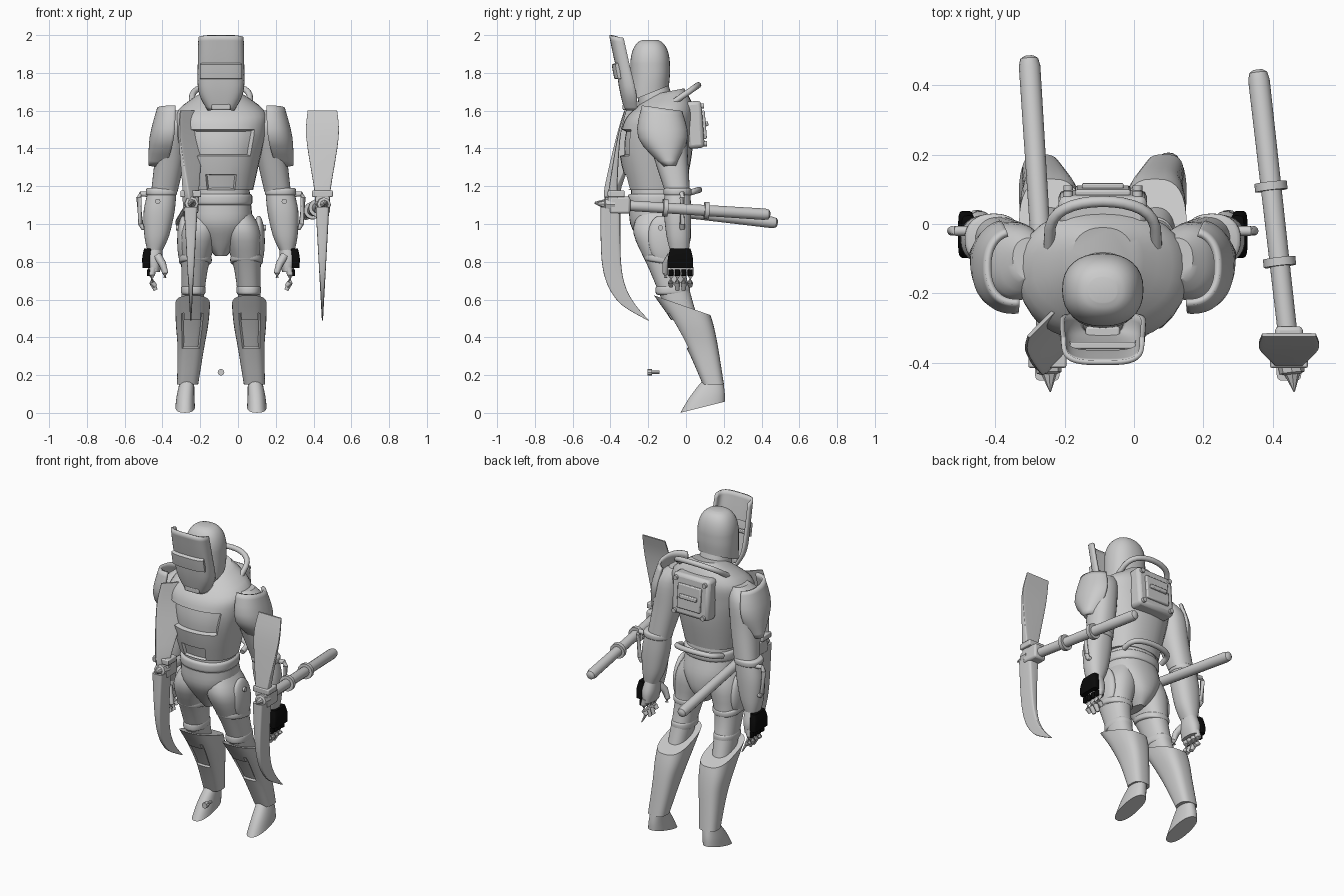
import bpy, bmesh, math
from mathutils import Vector, Matrix

if "Cube" in bpy.data.objects:
    bpy.data.objects.remove(bpy.data.objects["Cube"], do_unlink=True)

AXIS = -0.09  # the figure stands left of centre; parts are modelled around its own axis


def material(name, value):
    mat = bpy.data.materials.new(name)
    mat.use_nodes = True
    colour = (value, value, value, 1)
    mat.diffuse_color = colour
    mat.node_tree.nodes["Principled BSDF"].inputs["Base Color"].default_value = colour
    return mat


GREY = material("plain grey", 0.6)
BLACK = material("glove black", 0.003)


def finish(name, bm, mat=GREY, mirror=False, thickness=0, bevel=0):
    """Turn a bmesh into a smooth-shaded object with its modifiers."""
    mesh = bpy.data.meshes.new(name)
    bm.to_mesh(mesh)
    bm.free()
    mesh.materials.append(mat)
    part = bpy.data.objects.new(name, mesh)
    part.location.x = AXIS
    bpy.context.collection.objects.link(part)
    bpy.ops.object.select_all(action='DESELECT')
    part.select_set(True)
    bpy.context.view_layer.objects.active = part
    bpy.ops.object.shade_smooth_by_angle(angle=math.radians(38))
    if thickness:
        shell = part.modifiers.new("thickness", 'SOLIDIFY')
        shell.thickness, shell.offset = thickness, 0
    if bevel:
        edge = part.modifiers.new("bevel", 'BEVEL')
        edge.width, edge.segments = bevel, 2
    if mirror:
        part.modifiers.new("mirror", 'MIRROR')


def skin(rows, closed=True):
    """Join rows of points into a surface, capped when the rows are closed."""
    bm = bmesh.new()
    rows = [[bm.verts.new(point) for point in row] for row in rows]
    count = len(rows[0])
    for upper, lower in zip(rows, rows[1:]):
        for i in range(count if closed else count - 1):
            j = (i + 1) % count
            bm.faces.new((upper[i], upper[j], lower[j], lower[i]))
    if closed:
        bm.faces.new(rows[0])
        bm.faces.new(rows[-1])
    bmesh.ops.recalc_face_normals(bm, faces=bm.faces)
    return bm


def ring(z, width, depth, x=0, y=0, tilt=0):
    """Cross-section: half width, half depth, and rise per unit of y."""
    return Vector((z, x, y, width, depth, tilt))


def smooth(rings, steps=4):
    """Pass a soft curve through the given cross-sections."""
    out = []
    last = len(rings) - 1
    for i in range(last):
        a, b = rings[i], rings[i + 1]
        leave = (b - rings[max(i - 1, 0)]) / 2
        arrive = (rings[min(i + 2, last)] - a) / 2
        for k in range(steps):
            t = k / steps
            ease = t * t * (3 - 2 * t)
            out.append(a + (b - a) * ease + leave * t * (1 - t) ** 2 - arrive * t * t * (1 - t))
    return out + [rings[-1]]


def loft(name, rings, power=2.3, arc=None, sides=32, twist=0, recesses=(), **style):
    """Surface through superellipse sections, with optional sunken front panels."""
    start, sweep = (math.radians(arc[0]), math.radians(arc[1])) if arc else (0, math.tau)
    spans = sides - 1 if arc else sides
    turn = Matrix.Rotation(math.radians(twist), 2)
    rows = []
    for z, x, y, width, depth, tilt in smooth(rings):
        row = []
        for i in range(sides):
            c, s = math.cos(start + sweep * i / spans), math.sin(start + sweep * i / spans)
            across, along = turn @ Vector((width * math.copysign(abs(c) ** (2 / power), c),
                                           depth * math.copysign(abs(s) ** (2 / power), s)))
            row.append((x + across, y + along, z + tilt * along))
        rows.append(row)
    bm = skin(rows, closed=not arc)
    front = spans / 2 if arc else spans * .75
    for columns, low, high, sink in recesses:
        panel = [face for i, face in enumerate(bm.faces) if abs(i % spans + .5 - front) < columns
                 and low < face.calc_center_median().z < high]
        bmesh.ops.inset_region(bm, faces=panel, thickness=0.006, depth=-sink)
    finish(name, bm, **style)


def band(name, z, width, depth, height, x=0, y=0, tilt=0, **style):
    """Strap or belt with rounded edges."""
    steps = ((1, -.01), (.6, 0), (-.6, 0), (-1, -.01))
    loft(name, [ring(z + height * up, width + grow, depth + grow, x, y, tilt) for up, grow in steps], **style)


def tube(name, path, radius, sides=14, **style):
    """Round bar along a path; radius may be one value or one per point."""
    path = [Vector(point) for point in path]
    radii = radius if isinstance(radius, list) else [radius] * len(path)
    last = len(path) - 1
    rows = []
    for i, (point, r) in enumerate(zip(path, radii)):
        turn = (path[min(i + 1, last)] - path[max(i - 1, 0)]).to_track_quat('Z', 'Y')
        angles = [math.tau * k / sides for k in range(sides)]
        rows.append([point + turn @ Vector((r * math.cos(a), r * math.sin(a), 0)) for a in angles])
    finish(name, skin(rows), **style)


def bolt(name, base, direction, radius=.014, **style):
    tube(name, [base, Vector(base) + Vector(direction)], radius, **style)


def arch_rail(name, half, start, reach, height, slope):
    """Squarish arch of tubing behind the body, leaning by slope."""
    path = []
    for i in range(17):
        angle = math.pi * i / 16
        y = start + reach * math.sin(angle) ** .5
        path.append((half * math.cos(angle), y, height + slope * y))
    tube(name, path, .016)


def box(name, centre, size, lean=0, **style):
    bm = bmesh.new()
    place = Matrix.Translation(centre) @ Matrix.Rotation(lean, 4, 'X') @ Matrix.Diagonal((*size, 1))
    bmesh.ops.create_cube(bm, size=1, matrix=place)
    finish(name, bm, **style)


# Torso, waist and hips
loft("torso", [ring(z=1.7, y=-.1, width=.09, depth=.09, tilt=.2),
               ring(z=1.6, y=-.13, width=.23, depth=.17, tilt=.1),
               ring(z=1.5, y=-.15, width=.24, depth=.19),
               ring(z=1.36, y=-.16, width=.21, depth=.19),
               ring(z=1.18, y=-.155, width=.17, depth=.15)],
     recesses=[(4, 1.36, 1.5, .025), (2, 1.18, 1.26, .015)])
loft("waist", [ring(z=1.2, y=-.15, width=.15, depth=.14), ring(z=1, y=-.14, width=.16, depth=.15)])
band("belt", z=1.13, y=-.15, width=.166, depth=.157, height=.03)
loft("pelvis", [ring(z=1.1, y=-.15, width=.16, depth=.15), ring(z=1, y=-.135, width=.16, depth=.16),
                ring(z=.9, y=-.11, width=.09, depth=.13), ring(z=.83, y=-.11, width=.03, depth=.08)])
arch_rail("rear_belt_rail", half=.14, start=-.03, reach=.1, height=1.16, slope=.3)

# Head and face shield
loft("neck", [ring(z=1.76, y=-.18, width=.08, depth=.08), ring(z=1.6, y=-.15, width=.1, depth=.1)])
dome = [math.pi / 2 * i / 8 for i in range(8)]
loft("helmet", [ring(z=1.84 + .138 * math.sin(a), y=-.19, width=.117 * math.cos(a) ** .65,
                     depth=.105 * math.cos(a) ** .65) for a in reversed(dome)]
     + [ring(z=1.77, y=-.19, width=.117, depth=.105, tilt=.2),
        ring(z=1.69, y=-.195, width=.112, depth=.105, tilt=.4)])
loft("face_shield", [ring(z=1.985, y=-.33, width=.113, depth=.07, tilt=-.2),
                     ring(z=1.85, y=-.3, width=.116, depth=.07),
                     ring(z=1.7, y=-.265, width=.112, depth=.078),
                     ring(z=1.605, y=-.255, width=.065, depth=.065)],
     power=3.6, arc=(180, 180), recesses=[(9, 1.77, 1.85, .018)], thickness=.014)
box("visor_slot_bar", centre=(0, -.35, 1.79), size=(.19, .02, .018), bevel=.004)
box("chin_guard", centre=(0, -.315, 1.62), size=(.1, .04, .035), bevel=.008)

# Backpack with lid, bar, corner bolts and carry rail
box("backpack", centre=(0, .045, 1.525), size=(.255, .09, .25), lean=.08, bevel=.02)
box("backpack_lid", centre=(0, .095, 1.525), size=(.16, .02, .15), lean=.08, bevel=.006)
box("backpack_bar", centre=(0, .108, 1.53), size=(.12, .02, .025), lean=.08, bevel=.005)
for side in (-.1, .1):
    for rise in (-.1, .1):
        bolt("backpack_bolt", base=(side, .085 - rise * .08, 1.525 + rise), direction=(0, .018, 0))
arch_rail("carry_rail", half=.155, start=-.07, reach=.135, height=1.69, slope=.7)

# Arms, built once and mirrored
loft("upper_arm", [ring(z=1.6, x=.21, y=-.1, width=.05, depth=.06),
                   ring(z=1.52, x=.25, y=-.11, width=.085, depth=.11),
                   ring(z=1.35, x=.27, y=-.08, width=.08, depth=.09),
                   ring(z=1.17, x=.3, y=-.045, width=.07, depth=.066)], mirror=True)
loft("shoulder_guard", [ring(z=1.61, x=.25, y=-.125, width=.08, depth=.1, tilt=-.15),
                        ring(z=1.46, x=.262, y=-.12, width=.107, depth=.125),
                        ring(z=1.31, x=.3, y=-.085, width=.075, depth=.03)],
     arc=(-95, 170), thickness=.018, mirror=True)
loft("forearm", [ring(z=1.18, x=.31, y=-.045, width=.074, depth=.067),
                 ring(z=1.07, x=.327, y=-.045, width=.082, depth=.072),
                 ring(z=.94, x=.34, y=-.04, width=.066, depth=.064),
                 ring(z=.86, x=.35, y=-.035, width=.04, depth=.05)], mirror=True)
band("cuff", z=1.17, x=.315, y=-.045, width=.082, depth=.074, height=.02, mirror=True)
tube("forearm_bracket", [(.37, -.02, 1.155), (.425, -.02, 1.16), (.435, -.02, 1.14),
                         (.425, -.02, 1), (.415, -.02, .98), (.37, -.02, .98)], .014, mirror=True)
bolt("forearm_bolt", base=(.335, -.09, 1.12), direction=(0, -.035, 0), mirror=True)

# Hands with black guards
loft("palm", [ring(z=.89, x=.348, y=-.035, width=.036, depth=.045),
              ring(z=.81, x=.354, y=-.03, width=.044, depth=.066),
              ring(z=.745, x=.352, y=-.03, width=.028, depth=.064)], mirror=True)
loft("hand_guard", [ring(z=.87, x=.387, y=-.03, width=.02, depth=.054),
                    ring(z=.82, x=.395, y=-.03, width=.022, depth=.066),
                    ring(z=.766, x=.395, y=-.03, width=.02, depth=.068)], power=5, mat=BLACK, mirror=True)
for i in range(4):
    y = -.08 + .034 * i
    tip = .64 + .02 * abs(i - 1.5)
    tube(f"finger_{i}", [(.356, y, .77), (.368, y, .73), (.365, y, .69), (.346, y, tip)],
         [.018, .018, .016, .011], mirror=True)
    box(f"knuckle_guard_{i}", centre=(.384, y, .742), size=(.016, .026, .036), bevel=.004, mat=BLACK, mirror=True)
tube("thumb", [(.335, -.08, .83), (.31, -.105, .79), (.295, -.11, .74), (.298, -.108, .715)],
     [.022, .02, .016, .01], mirror=True)

# Legs, built once and mirrored
loft("thigh", [ring(z=1.06, x=.09, y=-.14, width=.07, depth=.11),
               ring(z=.95, x=.114, y=-.14, width=.1, depth=.138),
               ring(z=.76, x=.14, y=-.1, width=.07, depth=.095),
               ring(z=.52, x=.155, y=-.02, width=.055, depth=.075)], mirror=True)
band("thigh_strap", z=.81, x=.136, y=-.113, width=.086, depth=.108, height=.02, tilt=-.15, mirror=True)
band("knee_strap", z=.65, x=.147, y=-.07, width=.064, depth=.09, height=.025, mirror=True)
hip = bmesh.new()
bmesh.ops.create_uvsphere(hip, u_segments=24, v_segments=16, radius=1, matrix=Matrix.Translation((.2, -.12, .91))
                          @ Matrix.Rotation(.15, 4, 'X') @ Matrix.Diagonal((.032, .08, .135, 1)))
finish("hip_guard", hip, mirror=True)
bolt("hip_bolt", base=(.21, -.135, .98), direction=(.028, 0, 0), mirror=True)
loft("shin_guard", [ring(z=.57, x=.15, y=-.02, width=.092, depth=.15, tilt=-.35),
                    ring(z=.47, x=.153, y=.035, width=.086, depth=.115, tilt=-.2),
                    ring(z=.34, x=.16, y=.088, width=.07, depth=.083),
                    ring(z=.15, x=.177, y=.145, width=.056, depth=.056)],
     power=2.8, recesses=[(3, .35, .51, .01)], mirror=True)
loft("foot", [ring(z=.18, x=.178, y=.145, width=.036, depth=.05),
              ring(z=.1, x=.187, y=.115, width=.046, depth=.09, tilt=.1),
              ring(z=.03, x=.19, y=.088, width=.052, depth=.118, tilt=.25)], mirror=True)


# Two long-handled digging tools
def digging_tool(side, x, tail, grips, blade_shift, twist):
    x -= AXIS
    hub = Vector((x, -.35, 1.1))
    end = Vector(tail) - Vector((AXIS, 0, 0))
    along = (end - hub).normalized()
    tube(side + "_tool_shaft", [hub, end - along * .03, end - along * .008, end], [.028, .031, .026, .014])
    for reach in grips:
        bolt(side + "_tool_grip", base=hub + along * reach, direction=along * .024, radius=.047)
    tube(side + "_tool_spike", [hub - along * reach for reach in (.03, .08, .085, .135)],
         [.042, .036, .022, .002], sides=8)
    box(side + "_tool_hub", centre=hub, size=(.08, .11, .09), bevel=.012)
    box(side + "_tool_collar", centre=hub + Vector((0, -.02, .06)), size=(.11, .09, .035), bevel=.006)
    loft(side + "_tool_blade", [ring(z=1.6, x=x, y=-.32 + blade_shift, width=.078, depth=.005),
                                ring(z=1.46, x=x, y=-.355 + blade_shift, width=.086, depth=.008),
                                ring(z=1.2, x=x, y=-.385, width=.046, depth=.022),
                                ring(z=1.12, x=x, y=-.385, width=.038, depth=.03)], power=9, twist=twist)
    curve = [i / 8 for i in range(9)]
    loft(side + "_tool_pick", [ring(z=1.09 - .6 * t, x=x, y=-.4 + .2 * t ** 5, width=.036 - .033 * t,
                                    depth=.004 + .048 * math.sqrt(1 - t ** 4)) for t in curve], power=6)


digging_tool("left", x=.447, tail=(.357, .445, 1.05), grips=(.23, .45), blade_shift=0, twist=0)
digging_tool("right", x=-.25, tail=(-.303, .485, 1.005), grips=(), blade_shift=.05, twist=45)

# Loose bolt near the feet
bolt("loose_bolt_head", base=(0, -.205, .215), direction=(0, .025, 0), radius=.018, sides=8)
bolt("loose_bolt_shank", base=(0, -.18, .215), direction=(0, .04, 0), radius=.01, sides=8)
